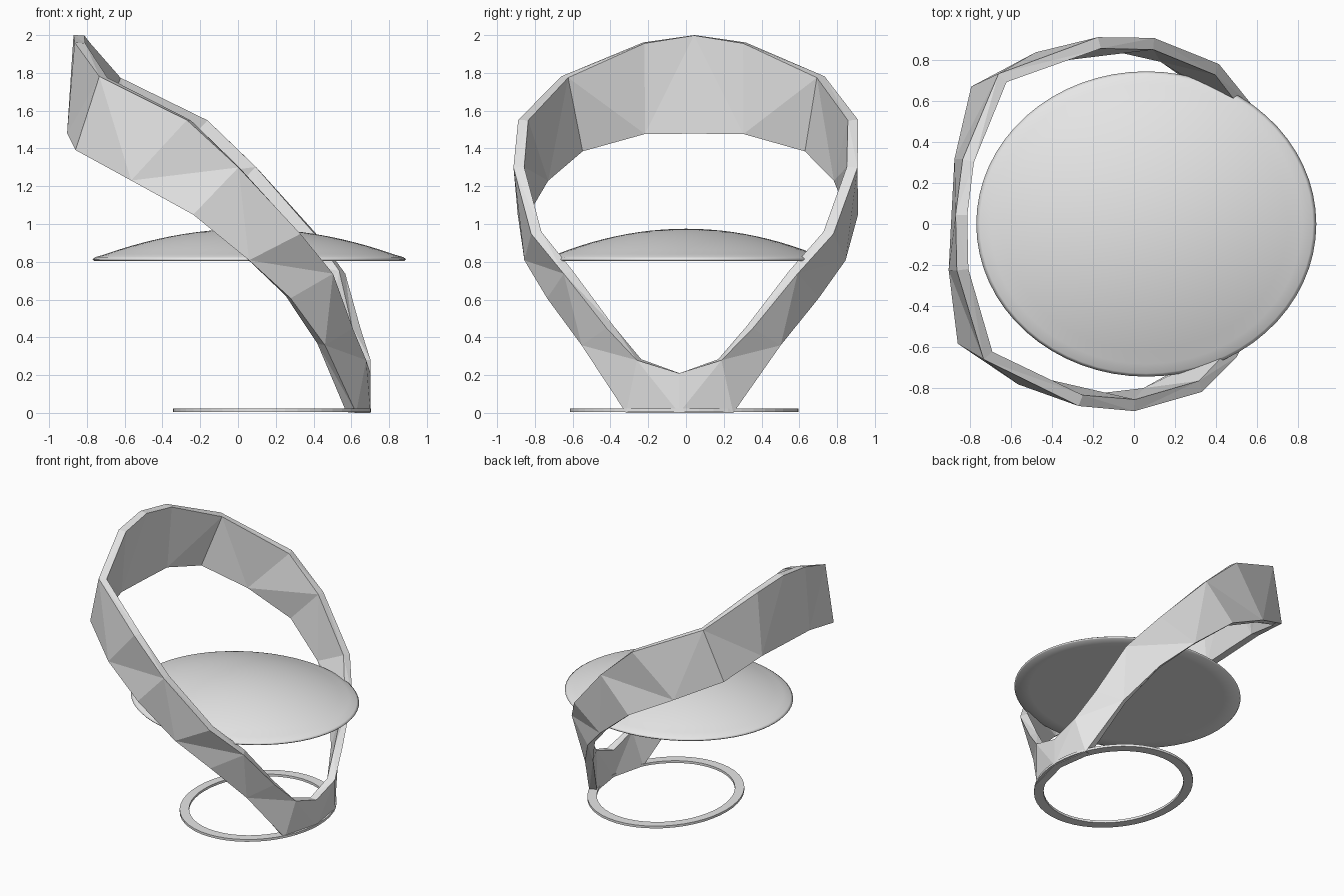
import bpy, bmesh, math
from mathutils import Vector, Matrix

cube = bpy.data.objects.get("Cube")
if cube:
    bpy.data.objects.remove(cube, do_unlink=True)

grey = bpy.data.materials.new("light_grey")
grey.use_nodes = True
COLOUR = (0.8, 0.8, 0.8, 1)
grey.diffuse_color = COLOUR
grey.node_tree.nodes["Principled BSDF"].inputs["Base Color"].default_value = COLOUR


def finish(bm, name, smooth=False):
    bmesh.ops.recalc_face_normals(bm, faces=bm.faces[:])
    for f in bm.faces:
        f.smooth = smooth
    mesh = bpy.data.meshes.new(name)
    bm.to_mesh(mesh)
    bm.free()
    mesh.materials.append(grey)
    obj = bpy.data.objects.new(name, mesh)
    bpy.context.collection.objects.link(obj)
    return obj


def lathe(name, profile, rx, ry, centre, closed, smooth, steps):
    """Spin a (radius, height) profile about z and stretch it to an ellipse."""
    bm = bmesh.new()
    verts = [bm.verts.new((r, 0, z)) for r, z in profile]
    pairs = list(zip(verts, verts[1:])) + ([(verts[-1], verts[0])] if closed else [])
    edges = [bm.edges.new(p) for p in pairs]
    bmesh.ops.spin(bm, geom=verts + edges, cent=(0, 0, 0), axis=(0, 0, 1),
                   angle=math.tau, steps=steps, use_merge=True)
    bmesh.ops.remove_doubles(bm, verts=bm.verts[:], dist=0.0005)
    bmesh.ops.transform(bm, verts=bm.verts[:],
                        matrix=Matrix.Translation(centre) @ Matrix.Diagonal((rx, ry, 1, 1)))
    return finish(bm, name, smooth)


# Seat cushion: shallow dome with a flat underside
dome = [(i / 12, 0.815 + 0.16 * (1 - (i / 12) ** 2)) for i in range(12)]
rim = [(0.98, 0.825), (1, 0.814), (0.99, 0.805), (0.86, 0.805), (0, 0.805)]
lathe("seat_cushion", dome + rim, 0.83, 0.745, (0.06, 0, 0), False, True, 64)

# Floor ring
lathe("floor_ring", [(0.88, 0.004), (1, 0.004), (1, 0.022), (0.88, 0.022)],
      0.525, 0.605, (0.18, -0.01, 0), True, False, 48)

# Faceted band: upper and lower edge points from the back to the foot
half = [
    ((-0.86, 0.00, 2.00), (-0.88, 0.00, 1.48)),
    ((-0.84, 0.27, 1.96), (-0.88, 0.27, 1.48)),
    ((-0.69, 0.69, 1.78), (-0.82, 0.62, 1.39)),
    ((-0.22, 0.89, 1.55), (-0.52, 0.80, 1.23)),
    ((0.05, 0.90, 1.30), (-0.19, 0.89, 1.05)),
    ((0.37, 0.79, 0.95), (0.10, 0.84, 0.81)),
    ((0.53, 0.61, 0.74), (0.31, 0.71, 0.61)),
    ((0.62, 0.38, 0.45), (0.48, 0.52, 0.36)),
    ((0.68, 0.22, 0.28), (0.63, 0.28, 0.00)),
    ((0.69, 0.00, 0.21), (0.69, 0.00, 0.00)),
]
mirrored = [tuple((x, -y, z) for x, y, z in pair) for pair in half[-2:0:-1]]
loop = [(Vector(u), Vector(l)) for u, l in half + mirrored]
n = len(loop)
bm = bmesh.new()
rings = []
for i, (u, l) in enumerate(loop):
    before, after = loop[i - 1], loop[(i + 1) % n]
    tangent = (after[0] + after[1]) - (before[0] + before[1])
    out = tangent.cross(u - l).normalized()
    if out.dot((u + l) / 2 - Vector((0, 0, (u.z + l.z) / 2))) < 0:
        out = -out
    ring = []
    for p, d in ((u, 0.012), (l, 0.012), (l, -0.045), (u, -0.045)):
        q = p + out * d
        q.z = min(max(q.z, 0), 2)
        ring.append(bm.verts.new(q))
    rings.append(ring)
for i in range(n):
    a, b = rings[i], rings[(i + 1) % n]
    for k in range(4):
        m = (k + 1) % 4
        # alternate the diagonals so the facets form diamonds
        if (i + (k > 1)) % 2 == 0:
            tris = ((a[k], a[m], b[m]), (a[k], b[m], b[k]))
        else:
            tris = ((a[k], a[m], b[k]), (a[m], b[m], b[k]))
        for t in tris:
            bm.faces.new(t)
bmesh.ops.rotate(bm, verts=bm.verts[:], matrix=Matrix.Rotation(math.radians(-3), 3, 'Z'))
finish(bm, "frame_band")
